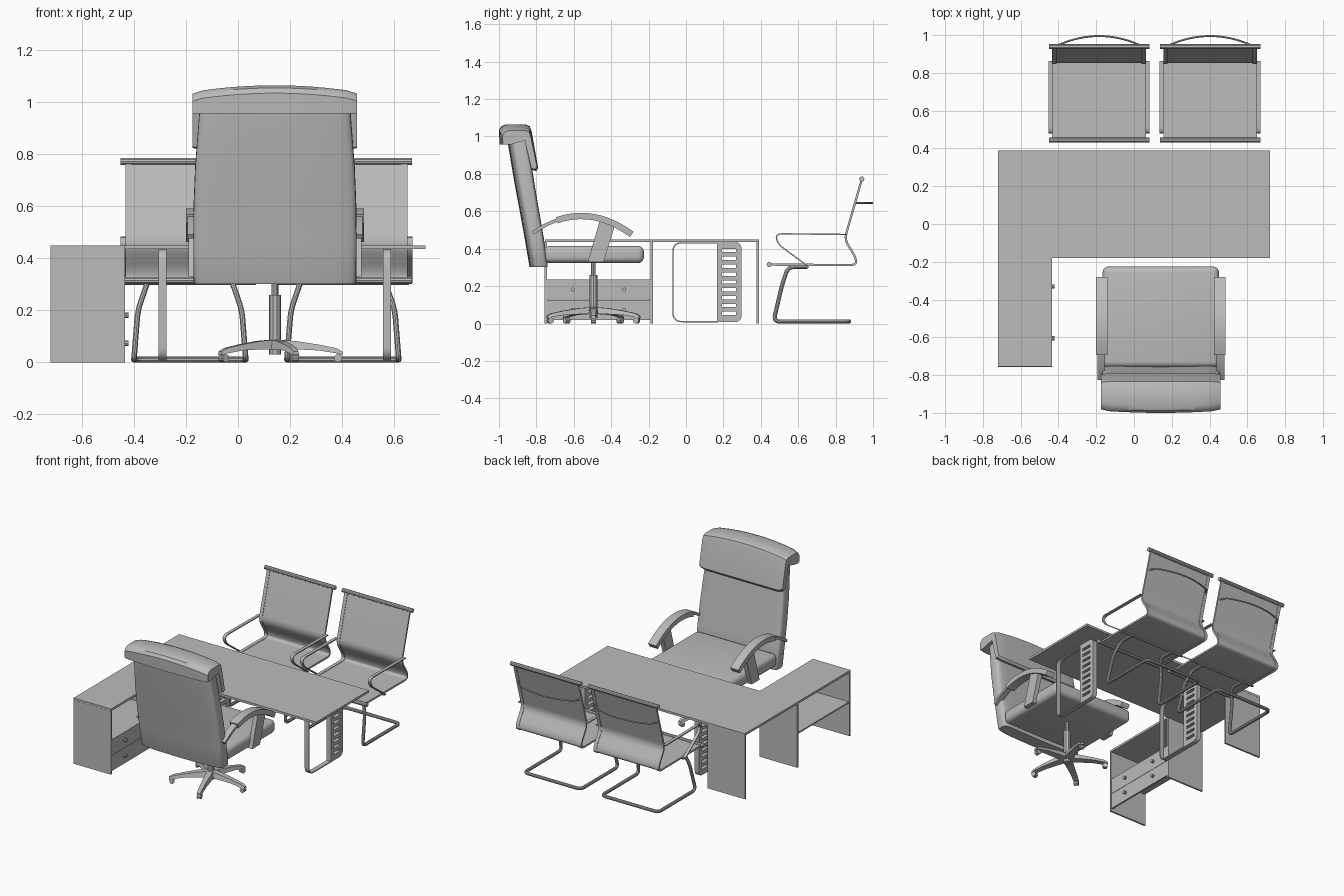
import bpy, bmesh, math
from mathutils import Vector

cube = bpy.data.objects.get("Cube")
if cube:
    bpy.data.objects.remove(cube, do_unlink=True)

grey = bpy.data.materials.new("plain_grey")
grey.use_nodes = True
grey.diffuse_color = (0.5, 0.5, 0.5, 1)
grey.node_tree.nodes["Principled BSDF"].inputs["Base Color"].default_value = (0.5, 0.5, 0.5, 1)


def finish(name, bm):
    bmesh.ops.remove_doubles(bm, verts=bm.verts, dist=0.00005)
    bmesh.ops.recalc_face_normals(bm, faces=bm.faces)
    me = bpy.data.meshes.new(name)
    bm.to_mesh(me)
    bm.free()
    me.materials.clear()
    me.materials.append(grey)
    me.shade_smooth()
    me.set_sharp_from_angle(angle=math.radians(35))
    ob = bpy.data.objects.new(name, me)
    bpy.context.collection.objects.link(ob)
    return ob


def box(name, x, y, z, bevel=0):
    bm = bmesh.new()
    bmesh.ops.create_cube(bm, size=1)
    for v in bm.verts:
        v.co = [r[0] + (c + 0.5) * (r[1] - r[0]) for c, r in zip(v.co, (x, y, z))]
    if bevel:
        bmesh.ops.bevel(bm, geom=bm.edges[:], offset=bevel, segments=5, profile=0.5, affect='EDGES')
    return finish(name, bm)


def curve_mesh(name, cu, swap=None):
    """Turn a curve into a mesh; swap moves its plane to y-z at x = swap."""
    tmp = bpy.data.objects.new(name, cu)
    bpy.context.collection.objects.link(tmp)
    dg = bpy.context.evaluated_depsgraph_get()
    me = bpy.data.meshes.new_from_object(tmp.evaluated_get(dg))
    bm = bmesh.new()
    bm.from_mesh(me)
    bpy.data.objects.remove(tmp)
    bpy.data.curves.remove(cu)
    bpy.data.meshes.remove(me)
    if swap is not None:
        for v in bm.verts:
            v.co = (v.co.z + swap, v.co.x, v.co.y)
    return finish(name, bm)


def spline(cu, pts, closed):
    sp = cu.splines.new('POLY')
    sp.points.add(len(pts) - 1)
    for p, q in zip(sp.points, pts):
        p.co = (*q, 0, 1) if len(q) == 2 else (*q, 1)
    sp.use_cyclic_u = closed


def plate(name, outlines, x0, x1):
    """Flat y-z outline (later outlines are holes) given thickness along x."""
    cu = bpy.data.curves.new(name, 'CURVE')
    cu.dimensions, cu.fill_mode = '2D', 'BOTH'
    cu.extrude = abs(x1 - x0) / 2
    for o in outlines:
        spline(cu, o, True)
    return curve_mesh(name, cu, (x0 + x1) / 2)


def tube(name, pts, r):
    cu = bpy.data.curves.new(name, 'CURVE')
    cu.dimensions, cu.bevel_depth, cu.bevel_resolution = '3D', r, 3
    cu.use_fill_caps = True
    spline(cu, pts, False)
    return curve_mesh(name, cu)


def fillet(pts, r, n=6):
    """Round the inner corners of a path."""
    pts = [Vector(p) for p in pts]
    out = [pts[0]]
    for a, b, c in zip(pts, pts[1:], pts[2:]):
        p = b + (a - b).normalized() * min(r, (a - b).length * 0.49)
        q = b + (c - b).normalized() * min(r, (c - b).length * 0.49)
        out += [p.lerp(b, t / n).lerp(b.lerp(q, t / n), t / n) for t in range(n + 1)]
    return out + [pts[-1]]


def ribbon(name, path, x0, x1, t):
    """Strip of thickness t that follows a y-z path."""
    path = [Vector(p) for p in path]
    one, two = [], []
    for i, p in enumerate(path):
        d = (path[min(i + 1, len(path) - 1)] - path[max(i - 1, 0)]).normalized()
        n = Vector((-d.y, d.x)) * t / 2
        one.append(p + n)
        two.append(p - n)
    return plate(name, [one + two[::-1]], x0, x1)


def loft(name, rings):
    bm = bmesh.new()
    vs = [[bm.verts.new(p) for p in ring] for ring in rings]
    n = len(vs[0])
    for a, b in zip(vs, vs[1:]):
        for i in range(n):
            bm.faces.new((a[i], a[(i + 1) % n], b[(i + 1) % n], b[i]))
    bm.faces.new(vs[0])
    bm.faces.new(vs[-1])
    return finish(name, bm)


# Desk and side cabinet
box("desk_top", (-0.72, 0.72), (-0.18, 0.39), (0.435, 0.45))
box("cabinet_top", (-0.72, -0.435), (-0.755, -0.18), (0.435, 0.45))
for name, y in (("cabinet_end", -0.75), ("cabinet_middle", -0.183), ("desk_end", 0.383)):
    box(name + "_panel", (-0.72, -0.435), (y - 0.006, y + 0.006), (0, 0.436))
box("cabinet_shelf", (-0.715, -0.437), (-0.745, -0.188), (0.225, 0.235))
for name, z0, z1 in (("lower", 0.02, 0.126), ("upper", 0.128, 0.235)):
    box(name + "_drawer_front", (-0.45, -0.437), (-0.745, -0.188), (z0, z1))
    for y in (-0.605, -0.33):
        zk = (z0 + z1) / 2
        tube(name + "_drawer_knob", [(-0.44, y, zk), (-0.421, y, zk)], 0.011)

# Desk legs: flat strip frame plus slotted panel
for x in (-0.29, 0.573):
    strip = fillet([(0.17, 0.432), (-0.07, 0.432), (-0.07, 0.01), (0.17, 0.01)], 0.05)
    ribbon("desk_leg_strip", strip, x - 0.016, x + 0.016, 0.007)
    edge = fillet([(0.165, 0.436), (0.297, 0.436), (0.297, 0.007), (0.165, 0.007)], 0.04)
    slots = []
    for i in range(9):
        z = 0.045 + i * 0.042
        slots.append([(0.192, z), (0.192, z + 0.018), (0.268, z + 0.018), (0.268, z)])
    plate("desk_leg_panel", [edge] + slots, x - 0.016, x + 0.016)

# Office chair: cushions
CX, CY = 0.142, -0.495
box("office_seat", (CX - 0.308, CX + 0.308), (-0.76, -0.225), (0.323, 0.415), 0.032)


def soft_ring(z, w, y0, y1, n=40):
    ring = []
    for i in range(n):
        a = 2 * math.pi * i / n
        c, s = math.cos(a), math.sin(a)
        px = math.copysign(abs(c) ** 0.35, c)
        py = math.copysign(abs(s) ** 0.35, s)
        bulge = 0.012 * (1 - px * px)
        ring.append((CX + w * px, (y0 + y1) / 2 + (y1 - y0) / 2 * py - bulge, z))
    return ring


loft("office_backrest", [soft_ring(*r) for r in (
    (0.302, 0.308, -0.823, -0.735), (0.31, 0.313, -0.826, -0.732), (0.45, 0.314, -0.85, -0.752),
    (0.6, 0.313, -0.877, -0.778), (0.75, 0.307, -0.905, -0.803), (0.87, 0.298, -0.925, -0.822),
    (0.96, 0.291, -0.94, -0.838), (1.01, 0.286, -0.945, -0.848))])

# Office chair: headrest cushion folded over the top
fold = [(-0.945, 0.957), (-0.985, 0.957), (-0.988, 1.02), (-0.975, 1.04), (-0.95, 1.05), (-0.86, 1.05),
        (-0.835, 1.04), (-0.825, 1.01), (-0.79, 0.83), (-0.8, 0.815), (-0.822, 0.82), (-0.86, 0.98)]
rings = []
for i in range(17):
    u = -1 + i / 8
    k = 0.93 if abs(u) == 1 else 1
    arch = 1 - u * u
    x = CX + 0.316 * math.copysign(min(abs(u), 1), u)
    rings.append([(x, -0.89 + (y + 0.89) * k - 0.012 * arch * (y < -0.9),
                   0.95 + (z - 0.95) * k + (0.025 * arch - 0.01) * (z > 1)) for y, z in fold])
loft("office_headrest", rings)

# Office chair: arms
arc = lambda y: (y, 0.575 - 1.35 * (y + 0.56) ** 2)
for side, s in (("left", 1), ("right", -1)):
    ribbon(side + "_office_arm_pad", [arc(-0.69 + 0.04 * i) for i in range(11)],
           CX + s * 0.281, CX + s * 0.342, 0.034)
    ribbon(side + "_office_arm_tail", [arc(-0.82 + 0.02 * i) for i in range(8)],
           CX + s * 0.295, CX + s * 0.336, 0.018)
    plate(side + "_office_arm_support", [[(-0.46, 0.555), (-0.375, 0.54), (-0.44, 0.33), (-0.525, 0.33)]],
          CX + s * 0.302, CX + s * 0.333)

# Office chair: column, five-legged base and castors
tube("office_column", [(CX, CY, 0.03), (CX, CY, 0.26)], 0.023)
tube("office_piston", [(CX, CY, 0.25), (CX, CY, 0.33)], 0.013)
for i in range(5):
    a = i * math.tau / 5
    out, across = Vector((math.cos(a), math.sin(a), 0)), Vector((-math.sin(a), math.cos(a), 0))
    hub = Vector((CX, CY, 0))
    loft("office_base_leg", [[hub + out * r + across * w * p + Vector((0, 0, z)) for p, z in
                              ((-1, z0), (1, z0), (0.7, z1), (-0.7, z1))] for r, w, z0, z1 in
                             ((0, 0.028, 0.05, 0.088), (0.08, 0.026, 0.05, 0.082), (0.17, 0.021, 0.046, 0.068),
                              (0.235, 0.018, 0.035, 0.055), (0.26, 0.014, 0.028, 0.042))])
    c = hub + out * 0.243 + Vector((0, 0, 0.016))
    tube("office_castor", [c - across * 0.014, c + across * 0.014], 0.016)

# Visitor chairs
shell = fillet([(0.445, 0.315), (0.91, 0.312), (0.908, 0.352), (0.848, 0.45), (0.94, 0.772)], 0.035)
half_frame = [(0.165, 0.65, 0.302), (0.165, 0.545, 0.302), (0.2, 0.512, 0.2), (0.215, 0.468, 0.011),
              (0.215, 0.872, 0.011)]
for c in (-0.185, 0.403):
    ribbon("visitor_sling", shell, c - 0.226, c + 0.226, 0.006)
    for name, y, z in (("front", 0.445, 0.315), ("top", 0.94, 0.772)):
        tube("visitor_" + name + "_roller", [(c - 0.266, y, z), (c + 0.266, y, z)], 0.014)
    for side, s in (("left", 1), ("right", -1)):
        ribbon(side + "_visitor_rail", shell, c + s * 0.225, c + s * 0.248, 0.012)
        loop = fillet([(0.862, 0.476), (0.478, 0.48), (0.49, 0.425), (0.65, 0.308)], 0.04)
        ribbon(side + "_visitor_arm", loop, c + s * 0.246, c + s * 0.267, 0.007)
    frame = [(c + x, y, z) for x, y, z in half_frame]
    frame += [(c - x, y, z) for x, y, z in reversed(half_frame)]
    tube("visitor_cantilever_frame", fillet(frame, 0.035), 0.011)
    tube("visitor_seat_stretcher", [(c - 0.255, 0.65, 0.305), (c + 0.255, 0.65, 0.305)], 0.008)
    bow = [(c + 0.021 * i, 0.995 - 0.045 * (i / 10) ** 2, 0.645) for i in range(-10, 11)]
    tube("visitor_back_bow", [(c - 0.236, 0.905, 0.645)] + bow + [(c + 0.236, 0.905, 0.645)], 0.005)
